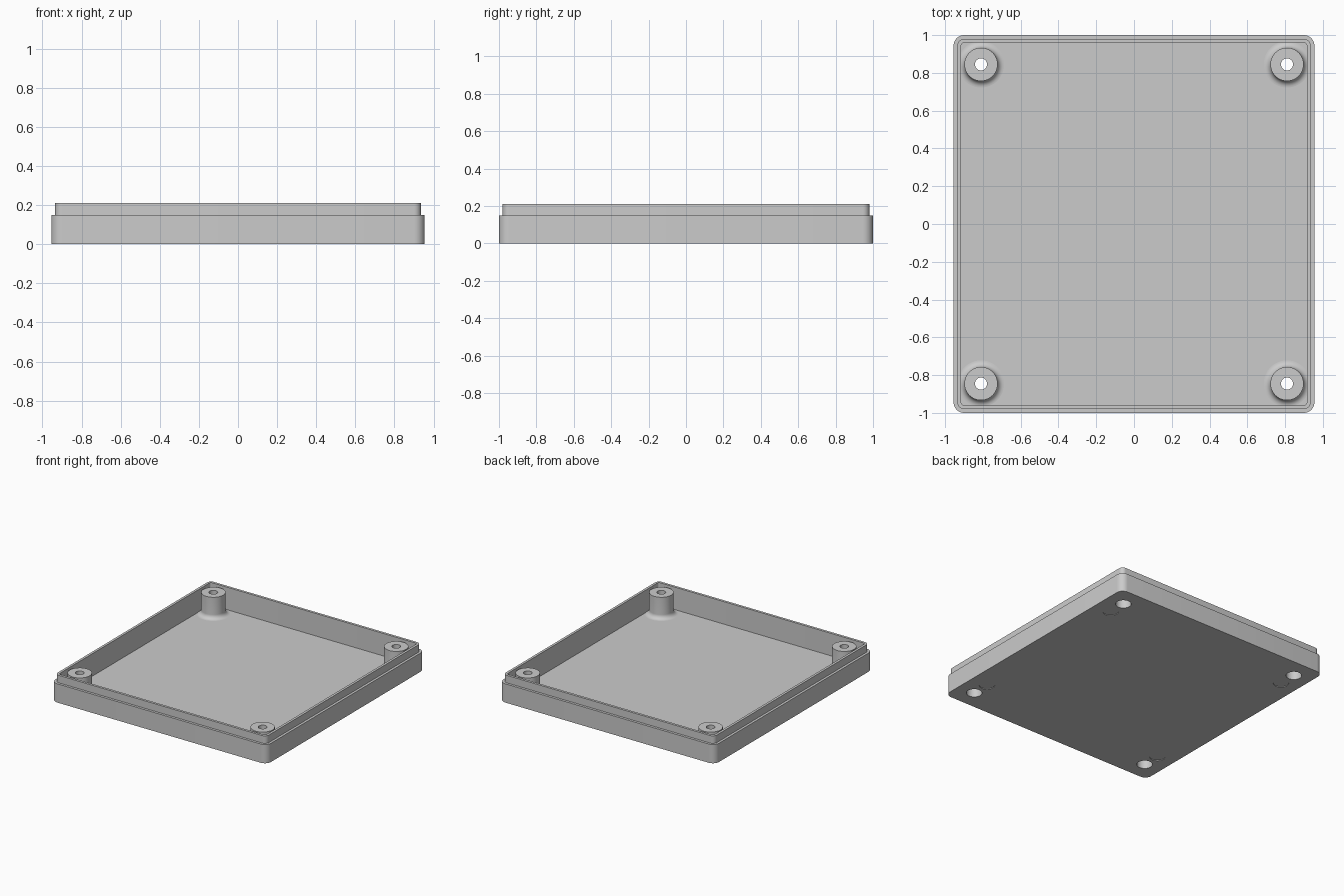
import bpy, bmesh, math

if "Cube" in bpy.data.objects:
    bpy.data.objects.remove(bpy.data.objects["Cube"])

grey = bpy.data.materials.new("grey plastic")
grey.diffuse_color = (0.6, 0.6, 0.6, 1)
grey.use_nodes = True
grey.node_tree.nodes["Principled BSDF"].inputs["Base Color"].default_value = grey.diffuse_color

HX, HY = 0.955, 1.0              # outer half sizes
FLOOR, STEP, RIM = 0.03, 0.15, 0.21
BOSS_X, BOSS_Y, PAD_Y = 0.81, 0.845, 0.70
BORE, HOLE, BOSS_R, BOSS_TOP = 0.057, 0.032, 0.088, 0.203
FILLET, SEG = 0.035, 48


def finish(bm, name):
    bmesh.ops.recalc_face_normals(bm, faces=bm.faces)
    me = bpy.data.meshes.new(name)
    bm.to_mesh(me)
    bm.free()
    me.materials.append(grey)
    ob = bpy.data.objects.new(name, me)
    bpy.context.collection.objects.link(ob)
    return ob


def smooth(ob):
    bpy.ops.object.select_all(action='DESELECT')
    ob.select_set(True)
    bpy.context.view_layer.objects.active = ob
    bpy.ops.object.shade_smooth_by_angle(angle=math.radians(30))


def rounded_loop(bm, inset, radius, z, n=8):
    """Ring of vertices around a rounded rectangle."""
    ring = []
    for q, (sx, sy) in enumerate(((1, 1), (-1, 1), (-1, -1), (1, -1))):
        cx, cy = sx * (HX - inset - radius), sy * (HY - inset - radius)
        for i in range(n + 1):
            a = math.pi / 2 * (q + i / n)
            ring.append(bm.verts.new((cx + radius * math.cos(a),
                                      cy + radius * math.sin(a), z)))
    return ring


def bridge(bm, a, b):
    for i in range(len(a)):
        j = (i + 1) % len(a)
        bm.faces.new((a[i], a[j], b[j], b[i]))


# Tray: outer wall, stepped lip, inner wall and floor
bm = bmesh.new()
rings = [rounded_loop(bm, *p) for p in (
    (0, 0.055, 0), (0, 0.055, STEP), (0.02, 0.035, STEP),
    (0.02, 0.035, RIM), (0.04, 0.015, RIM), (0.04, 0.015, FLOOR))]
for a, b in zip(rings, rings[1:]):
    bridge(bm, a, b)
bm.faces.new(rings[0])
bm.faces.new(rings[-1])
tray = finish(bm, "tray")

# Cutter: screw bores through the floor and shallow round pads underneath
bm = bmesh.new()
for sx in (-1, 1):
    for sy in (-1, 1):
        for y, top in ((BOSS_Y, 0.06), (PAD_Y, 0.005)):
            ret = bmesh.ops.create_cone(bm, cap_ends=True, segments=SEG,
                                        radius1=BORE, radius2=BORE, depth=top + 0.05)
            bmesh.ops.translate(bm, verts=ret["verts"],
                                vec=(sx * BOSS_X, sy * y, (top - 0.05) / 2))
cutter = finish(bm, "hole_cutter")
cutter.hide_render = True
mod = tray.modifiers.new("holes", 'BOOLEAN')
mod.operation, mod.solver, mod.object = 'DIFFERENCE', 'EXACT', cutter
bpy.context.view_layer.objects.active = tray
bpy.ops.object.modifier_apply(modifier=mod.name)
bpy.data.objects.remove(cutter)
smooth(tray)

# Screw bosses: counterbored tubes with a fillet at the floor
profile = [(BORE, FLOOR), (BORE, 0.14), (HOLE, 0.14), (HOLE, BOSS_TOP), (BOSS_R, BOSS_TOP)]
for i in range(9):
    a = math.pi / 2 * i / 8
    profile.append((BOSS_R + FILLET * (1 - math.cos(a)), FLOOR + FILLET * (1 - math.sin(a))))
for sx, side in ((-1, "left"), (1, "right")):
    for sy, end in ((-1, "front"), (1, "back")):
        bm = bmesh.new()
        rings = [[bm.verts.new((r * math.cos(2 * math.pi * k / SEG),
                                r * math.sin(2 * math.pi * k / SEG), z))
                  for k in range(SEG)] for r, z in profile]
        for a, b in zip(rings, rings[1:]):
            bridge(bm, a, b)
        boss = finish(bm, f"{end}_{side}_boss")
        boss.location = (sx * BOSS_X, sy * BOSS_Y, 0)
        smooth(boss)
